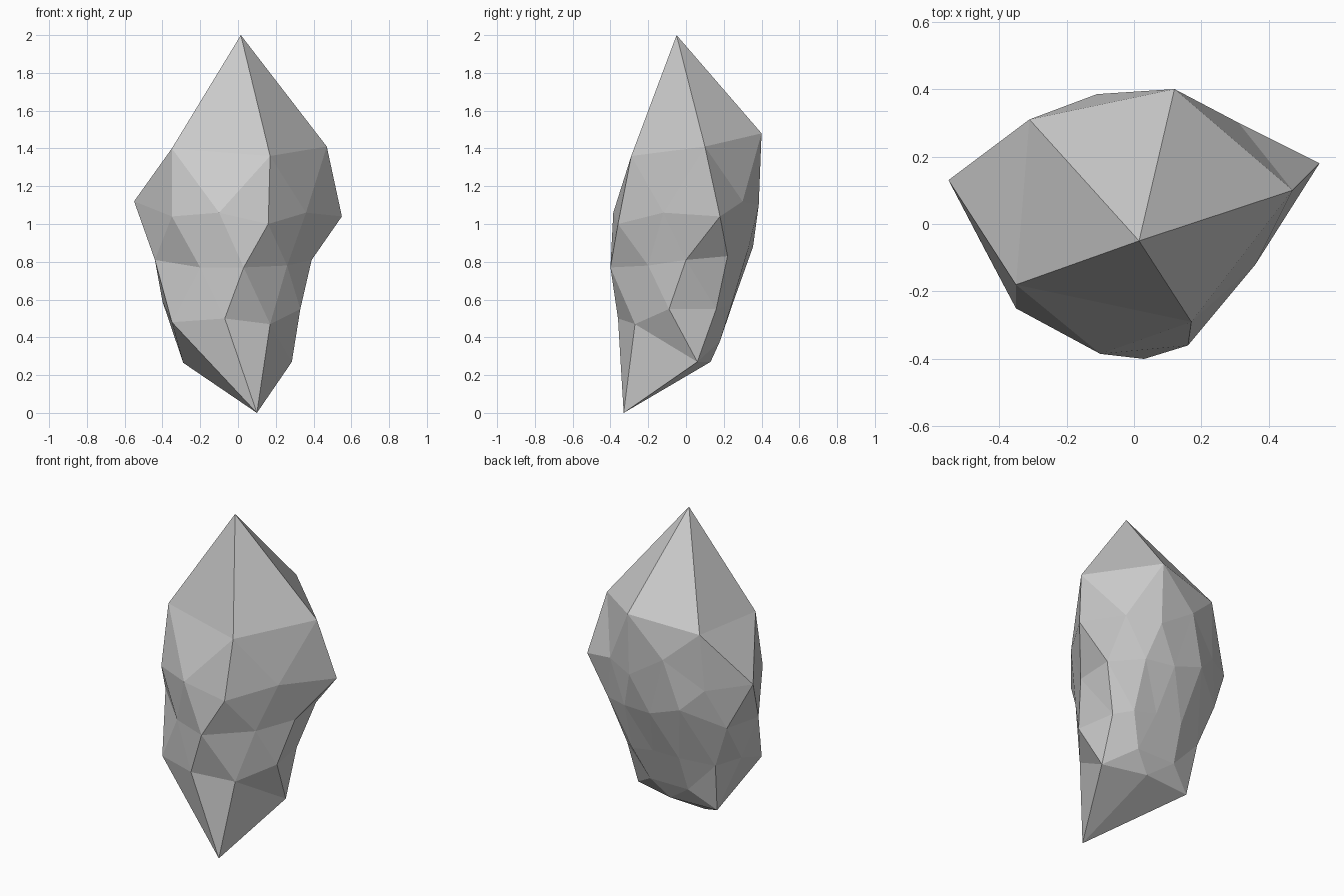
import bpy, bmesh

# Rock: a two-level icosphere layout (rings of 1-5-10-10-10-5-1) sculpted ring by ring
top = (.015, -.05, 2)
shoulder = [(-.35, -.18, 1.40), (.17, -.29, 1.36), (.47, .10, 1.41),
            (.12, .40, 1.48), (-.31, .31, 1.43)]
upper = [(-.35, -.25, 1.04), (-.10, -.385, 1.06), (.16, -.36, 1.0), (.36, -.12, 1.06),
         (.55, .18, 1.04), (.31, .30, 1.12), (.12, .385, 1.10), (-.11, .385, 1.25),
         (-.33, .29, 1.08), (-.55, .13, 1.12)]
middle = [(-.20, -.31, .77), (.03, -.40, .77), (.26, -.20, .78), (.39, 0, .81),
          (.38, .22, .83), (.19, .33, .87), (0, .355, .88), (-.20, .35, .95),
          (-.42, .20, .84), (-.44, -.08, .81)]
lower = [(-.35, -.24, .48), (-.07, -.36, .50), (.17, -.27, .47), (.33, -.09, .55),
         (.29, .16, .55), (.20, .24, .57), (.05, .255, .60), (-.13, .255, .60),
         (-.32, .17, .57), (-.40, .03, .59)]
foot = [(.10, -.33, 0), (.285, .06, .27), (.12, .18, .38), (-.14, .18, .38),
        (-.29, .11, .265)]
base = (.015, .13, .27)

bm = bmesh.new()
T, A, B, C, D, E, F = [[bm.verts.new(p) for p in ring] for ring in
                       ([top], shoulder, upper, middle, lower, foot, [base])]


def tri(*v):
    bm.faces.new(v)


# Facets of the two caps
for k in range(5):
    n, j = (k + 1) % 5, 2 * k
    tri(T[0], A[k], A[n])
    tri(A[k], B[j - 1], B[j])
    tri(A[k], B[j], B[j + 1])
    tri(A[k], B[j + 1], A[n])
    tri(F[0], E[n], E[k])
    tri(E[k], D[j + 1], D[j])
    tri(E[k], D[(j + 2) % 10], D[j + 1])
    tri(E[k], E[n], D[(j + 2) % 10])

# Facets of the waist
for i in range(10):
    n = (i + 1) % 10
    tri(B[i], C[i], B[n])
    tri(B[i], C[i - 1], C[i])
    tri(C[i - 1], D[i], C[i])
    tri(C[i], D[i], D[n])

bmesh.ops.recalc_face_normals(bm, faces=bm.faces)
mesh = bpy.data.meshes.new("rock")
bm.to_mesh(mesh)
bm.free()
bpy.context.collection.objects.link(bpy.data.objects.new("rock", mesh))
